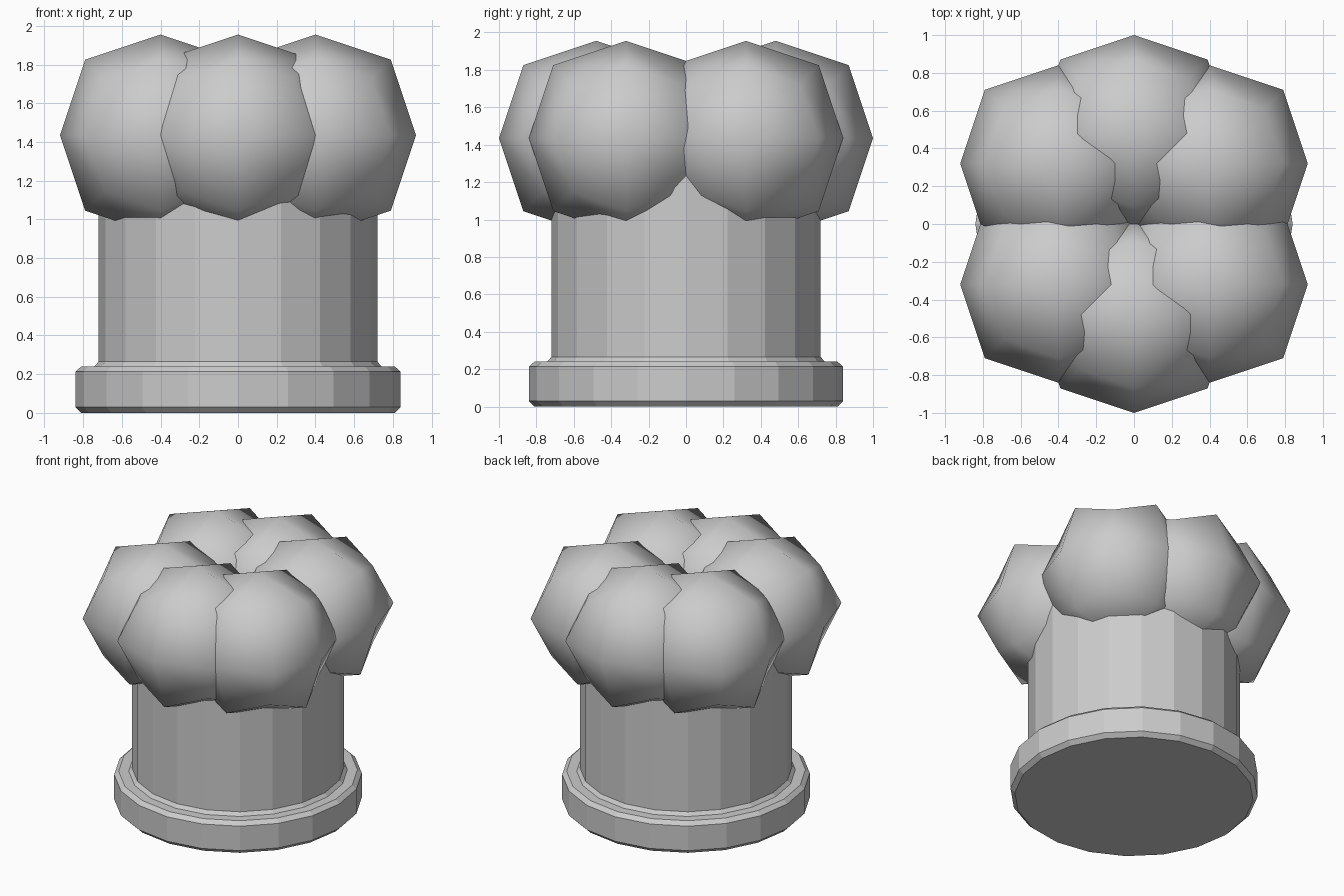
import bpy, bmesh, math

if "Cube" in bpy.data.objects:
    bpy.data.objects.remove(bpy.data.objects["Cube"])

SIDES = 20


def finish(name, bm, smooth):
    bmesh.ops.recalc_face_normals(bm, faces=bm.faces)
    for f in bm.faces:
        f.smooth = smooth
    mesh = bpy.data.meshes.new(name)
    bm.to_mesh(mesh)
    bm.free()
    obj = bpy.data.objects.new(name, mesh)
    bpy.context.collection.objects.link(obj)
    return obj


def lathe(name, profile):
    """Turn an (r, z) profile into a capped faceted solid."""
    bm = bmesh.new()
    rings = [[bm.verts.new((r * math.cos(math.tau * i / SIDES),
                            r * math.sin(math.tau * i / SIDES), z))
              for i in range(SIDES)] for r, z in profile]
    for a, b in zip(rings, rings[1:]):
        for i in range(SIDES):
            j = (i + 1) % SIDES
            bm.faces.new((a[i], a[j], b[j], b[i]))
    bm.faces.new(rings[0][::-1])
    bm.faces.new(rings[-1])
    return finish(name, bm, False)


def puff(name, x, y, z, r):
    """Cube rounded by one step of subdivision smoothing."""
    bm = bmesh.new()
    bmesh.ops.create_cube(bm, size=2)
    bmesh.ops.subdivide_edges(bm, edges=bm.edges[:], cuts=1, use_grid_fill=True)
    pull = {1: 1.0, 2: 0.75, 3: 5 / 9}   # face, edge and corner points
    for v in bm.verts:
        v.co *= r * pull[sum(abs(c) > 0.5 for c in v.co)]
    obj = finish(name, bm, True)
    obj.location = (x, y, z)
    return obj


# Bevelled band and tall tube of the hat
lathe("hat_band_and_tube", [
    (0.81, 0), (0.84, 0.03), (0.84, 0.213), (0.81, 0.24),
    (0.742, 0.24), (0.72, 0.265), (0.72, 1.40)])

# Six puffs around the crown
for i, (x, y) in enumerate([(0, -0.48), (0.4, -0.32), (0.4, 0.32),
                            (0, 0.48), (-0.4, 0.32), (-0.4, -0.32)]):
    puff(f"crown_puff_{i + 1}", x, y, 1.435, 0.52)
